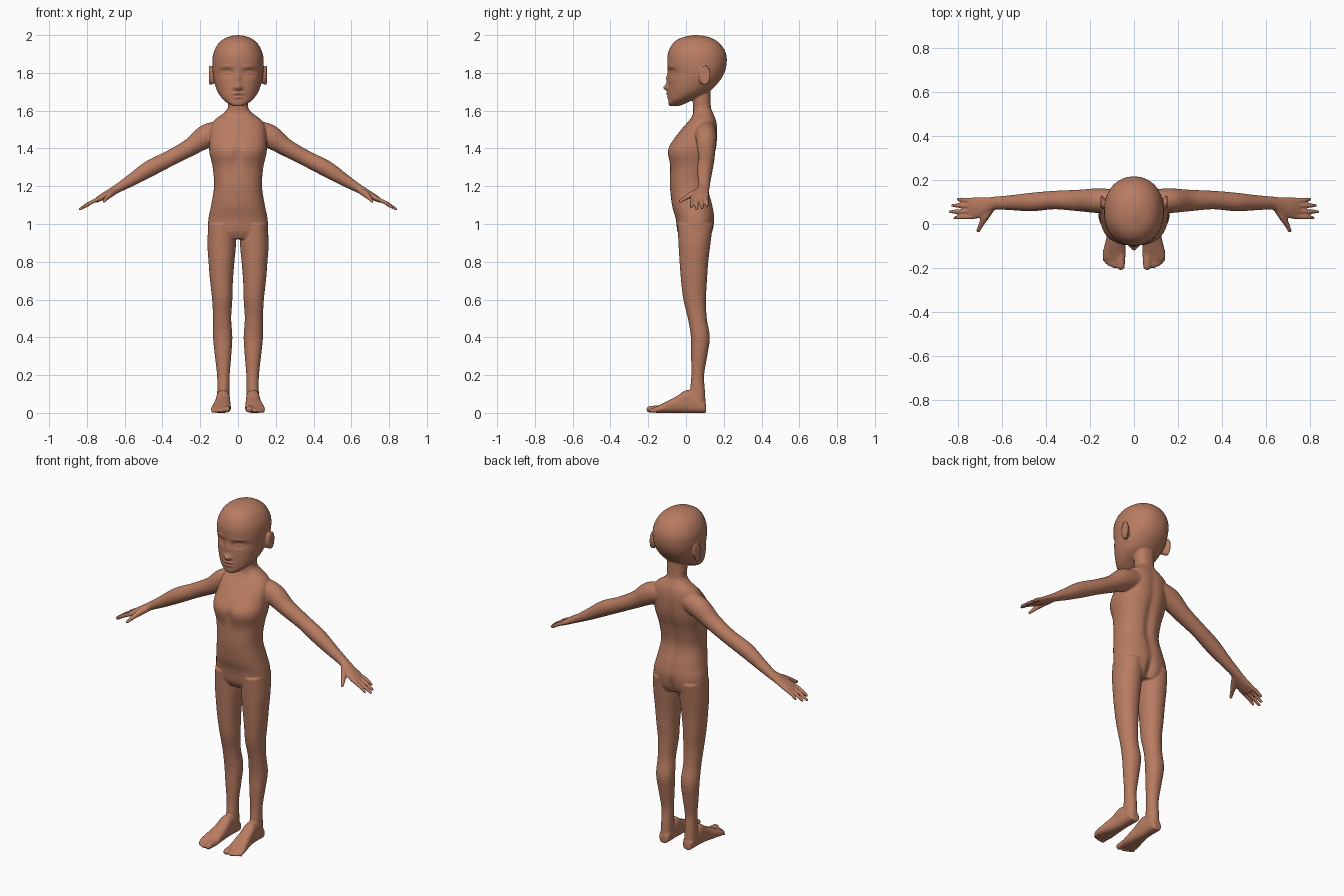
import bpy, bmesh, math
from mathutils import Vector

bm = bmesh.new()
X, Y, Z = Vector((1, 0, 0)), Vector((0, 1, 0)), Vector((0, 0, 1))


def spline(rows, n):
    """Catmull-Rom through rows of numbers."""
    out = []
    for i in range(len(rows) - 1):
        a, b, c, d = (rows[max(0, min(len(rows) - 1, i + k))] for k in (-1, 0, 1, 2))
        for j in range(n):
            t = j / n
            out.append([q + .5 * t * (r - p + t * (2 * p - 5 * q + 4 * r - s + t * (3 * (q - r) + s - p)))
                        for p, q, r, s in zip(a, b, c, d)])
    return out + [list(rows[-1])]


def loft(rows, u, axis=None, sign=1, n=6, seg=40, power=2, tip=False):
    """Skin of rings (x, y, z, half size along u, half size across)."""
    rows = spline(rows, n)
    if tip:  # rounded end
        p, q = Vector(rows[-1][:3]), Vector(rows[-2][:3])
        d, ra, rb = (p - q).normalized(), rows[-1][3], rows[-1][4]
        for k in (25, 50, 75):
            a = math.radians(k)
            rows.append([*(p + d * min(ra, rb) * math.sin(a)), ra * math.cos(a), rb * math.cos(a)])
    rings = []
    for i, r in enumerate(rows):
        t = axis or (Vector(rows[min(i + 1, len(rows) - 1)][:3]) - Vector(rows[max(i - 1, 0)][:3])).normalized()
        uu = (u - t * u.dot(t)).normalized()
        v = t.cross(uu)
        ring = []
        for k in range(seg):
            a = 2 * math.pi * k / seg
            c, s = math.cos(a), math.sin(a)
            c = math.copysign(abs(c) ** (2 / power), c)
            s = math.copysign(abs(s) ** (2 / power), s)
            p = Vector(r[:3]) + uu * (r[3] * c) + v * (r[4] * s)
            ring.append(bm.verts.new((p.x * sign, p.y, p.z)))
        rings.append(ring)
    for a, b in zip(rings, rings[1:]):
        for k in range(seg):
            bm.faces.new((a[k], a[(k + 1) % seg], b[(k + 1) % seg], b[k]))
    bm.faces.new(rings[0])
    bm.faces.new(rings[-1])
    return [v for ring in rings for v in ring]


def bump(verts, side, x, z, sx, sz, amount):
    """Push the front (-1) or back (1) of a part along y in a soft spot."""
    for v in verts:
        if (v.co.y - .06) * side > 0:
            e = ((abs(v.co.x) - x) / sx) ** 2 + ((v.co.z - z) / sz) ** 2
            v.co.y += amount * math.exp(-e)


def upright(rows):
    return [(0, (f + b) / 2, z, w, (b - f) / 2) for z, w, f, b in rows]


# Torso and neck: height, half width, front, back
torso = loft(upright([
    (.92, .12, -.025, .12), (.96, .156, -.045, .142), (1.03, .156, -.055, .152), (1.1, .142, -.074, .142),
    (1.2, .127, -.085, .12), (1.3, .134, -.085, .134), (1.37, .15, -.099, .154), (1.41, .153, -.092, .163),
    (1.46, .15, -.057, .167), (1.51, .145, -.017, .167), (1.55, .125, .018, .16), (1.58, .085, .036, .148),
    (1.61, .056, .038, .135), (1.66, .055, .035, .13), (1.72, .055, .04, .13)]), X, Z, power=2.3, seg=64)
bump(torso, 1, 0, 1.25, .025, .25, -.012)   # spine furrow
bump(torso, 1, 0, .95, .02, .06, -.02)
bump(torso, -1, 0, 1.37, .025, .05, .012)   # breastbone

# Head
head = loft(upright([
    (1.624, .025, -.085, -.04), (1.635, .047, -.093, -.01), (1.66, .08, -.093, .04), (1.70, .108, -.094, .12),
    (1.75, .125, -.094, .172), (1.80, .133, -.094, .203), (1.85, .136, -.099, .215), (1.90, .131, -.096, .212),
    (1.95, .108, -.074, .185), (1.98, .075, -.038, .145), (1.995, .035, .01, .1), (2.0, .006, .04, .06)]),
    X, Z, n=10, seg=128, power=2.15)
for spot in [(.06, 1.802, .032, .018, .016),     # eye sockets
             (.06, 1.80, .020, .009, -.011),     # closed lids
             (.06, 1.832, .035, .009, -.004),    # brows
             (0, 1.77, .013, .035, -.012),       # nose bridge
             (0, 1.722, .016, .017, -.026),      # nose tip
             (.018, 1.722, .009, .009, -.008),   # nostrils
             (0, 1.690, .030, .006, -.013),      # upper lip
             (0, 1.672, .026, .006, -.010),      # lower lip
             (0, 1.681, .034, .003, .006)]:      # mouth line
    bump(head, -1, *spot)

for s in (1, -1):
    # Leg: height, inner, outer, front, back
    loft([((i + o) / 2, (f + b) / 2, z, (o - i) / 2, (b - f) / 2) for z, i, o, f, b in [
        (1.0, .02, .156, -.045, .143), (.9, .011, .162, -.04, .13), (.8, .019, .156, -.034, .118),
        (.7, .027, .148, -.026, .111), (.6, .03, .137, -.014, .106), (.5, .036, .132, .01, .11),
        (.4, .03, .132, .026, .126), (.3, .036, .122, .027, .112), (.2, .044, .111, .028, .096),
        (.12, .045, .11, .022, .1), (.05, .045, .112, .02, .104)]], X, Z, s, power=2.1)
    # Foot: depth, inner, outer, top
    loft([((i + o) / 2, y, h / 2, (o - i) / 2, h / 2) for y, i, o, h in [
        (.107, .06, .096, .04), (.095, .047, .108, .065), (.04, .043, .113, .108), (0, .042, .116, .12),
        (-.05, .04, .123, .088), (-.1, .038, .135, .062), (-.14, .038, .143, .042), (-.162, .042, .139, .032)]],
        X, -Y, s, power=2.6)
    # Toes: root x, tip x, tip y, radius
    for x0, x1, y1, r in [(.06, .06, -.193, .019), (.086, .088, -.191, .0125), (.104, .106, -.185, .012),
                          (.119, .122, -.174, .0115), (.131, .134, -.162, .011)]:
        loft([(x0, -.12, .022, r, r), (x0, -.15, .022, r, r), (x1, y1, r, r, r * .9)],
             X, -Y, s, n=3, seg=16, tip=True)
    # Arm and palm
    loft([(.06, .105, 1.50, .05, .05), (.16, .106, 1.468, .056, .062), (.25, .107, 1.408, .049, .047),
          (.36, .109, 1.348, .042, .042), (.466, .1, 1.294, .042, .043), (.56, .097, 1.235, .034, .033),
          (.63, .095, 1.193, .03, .024), (.67, .084, 1.17, .038, .021), (.72, .073, 1.142, .049, .017),
          (.752, .07, 1.124, .046, .012)], Y, None, s)
    # Fingers: root y, tip x, tip y
    for y0, x1, y1 in [(.107, .80, .112), (.083, .825, .085), (.058, .836, .056), (.034, .815, .028)]:
        z1 = 1.128 - (x1 - .74) * .52
        loft([(.72, y0, 1.14, .011, .011), ((.72 + x1) / 2 + .01, (y0 + y1) / 2, (1.14 + z1) / 2, .0105, .0105),
              (x1, y1, z1, .008, .008)], Y, None, s, n=4, seg=16, tip=True)
    # Thumb
    loft([(.645, .08, 1.18, .018, .018), (.675, .035, 1.158, .018, .017), (.695, -.002, 1.138, .012, .012),
          (.709, -.031, 1.12, .009, .009)], Y, None, s, n=4, seg=20, tip=True)
    # Ear
    loft([(.125, .088, 1.785, .024, .042), (.137, .093, 1.785, .027, .046), (.148, .1, 1.788, .03, .053),
          (.153, .102, 1.788, .026, .048)], Y, X, s, n=3, seg=32)

bmesh.ops.recalc_face_normals(bm, faces=bm.faces)
mesh = bpy.data.meshes.new("body")
bm.to_mesh(mesh)
bm.free()
body = bpy.data.objects.new("body", mesh)
bpy.context.collection.objects.link(body)

skin = bpy.data.materials.new("warm brown")
skin.diffuse_color = (.48, .2, .12, 1)
mesh.materials.append(skin)

# Fuse all parts into one smooth skin
remesh = body.modifiers.new("fuse", 'REMESH')
remesh.mode = 'VOXEL'
remesh.voxel_size = .005
remesh.use_smooth_shade = True
soften = body.modifiers.new("soften", 'SMOOTH')
soften.factor = .5
soften.iterations = 5
